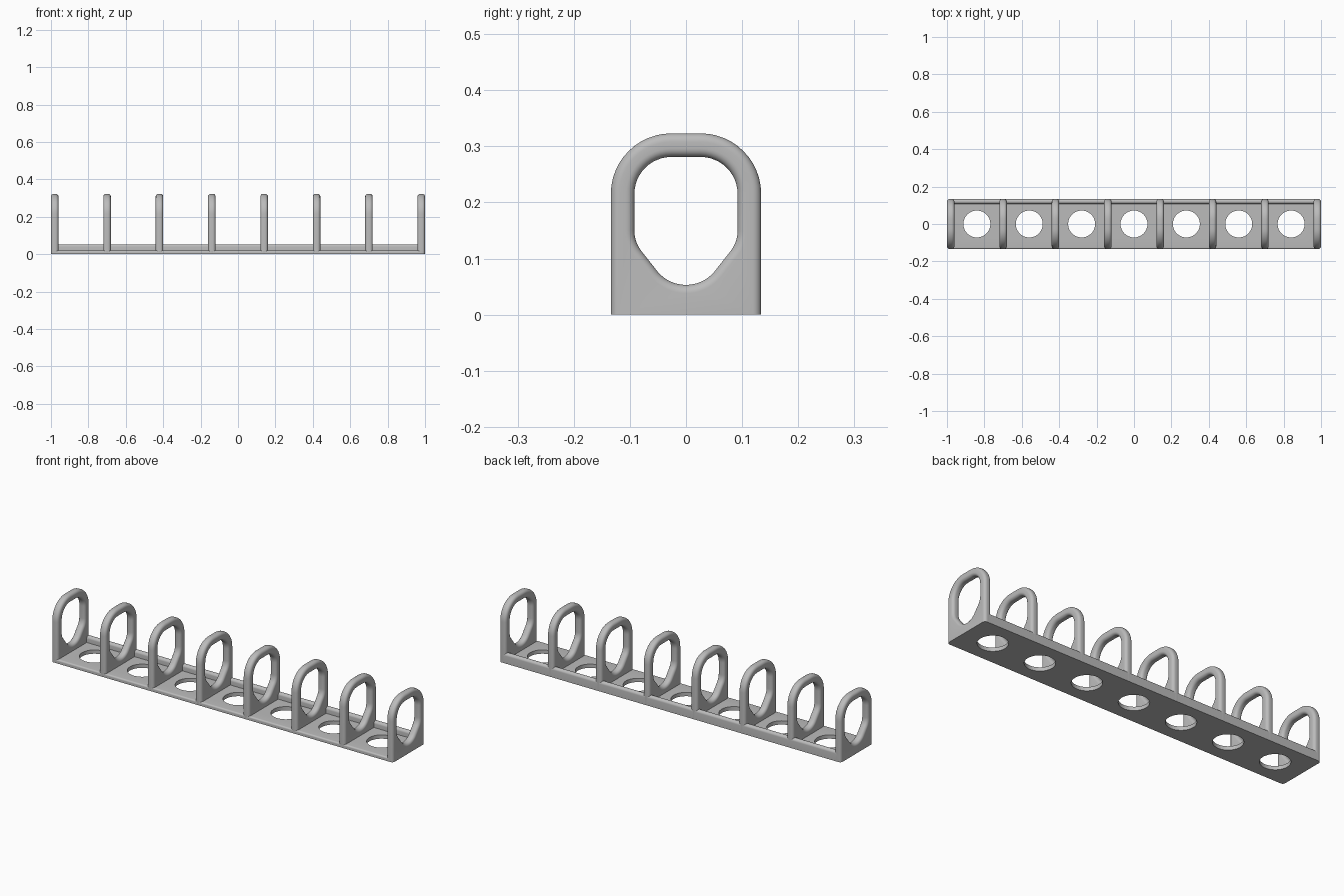
import bpy, bmesh, math
from mathutils import Vector

cube = bpy.data.objects.get("Cube")
if cube:
    bpy.data.objects.remove(cube, do_unlink=True)

HALF_Y, THICK, ROUND, PITCH = 0.134, 0.04, 0.015, 0.28

grey = bpy.data.materials.new("plain_grey")
grey.use_nodes = True
grey.diffuse_color = (0.5, 0.5, 0.5, 1)
grey.node_tree.nodes["Principled BSDF"].inputs["Base Color"].default_value = (0.5, 0.5, 0.5, 1)


def make_object(name, bm):
    bmesh.ops.recalc_face_normals(bm, faces=bm.faces)
    mesh = bpy.data.meshes.new(name)
    bm.to_mesh(mesh)
    bm.free()
    mesh.materials.append(grey)
    obj = bpy.data.objects.new(name, mesh)
    bpy.context.collection.objects.link(obj)
    return obj


def smooth(obj):
    bpy.ops.object.select_all(action="DESELECT")
    obj.select_set(True)
    bpy.context.view_layer.objects.active = obj
    bpy.ops.object.shade_smooth_by_angle(angle=math.radians(35))


def arc(cy, cz, r, start, end, steps=12):
    angles = [math.radians(start + (end - start) * i / steps) for i in range(steps + 1)]
    return [Vector((cy + r * math.cos(a), cz + r * math.sin(a))) for a in angles]


def mirrored(half):
    """Complete a half outline that runs from the bottom to the top."""
    return half + [Vector((-p.x, p.y)) for p in reversed(half)]


def offset(points, dist, closed):
    """Shift a counter-clockwise outline outwards by dist."""
    out, n = [], len(points)
    for i, p in enumerate(points):
        normals = []
        for a, b in ((i - 1, i), (i, i + 1)):
            if closed or (a >= 0 and b < n):
                d = (points[b % n] - points[a % n]).normalized()
                normals.append(Vector((d.y, -d.x)))
        m = sum(normals, Vector((0, 0))).normalized()
        out.append(p + m * dist / m.dot(normals[0]))
    return out


# Ring plate: arched outline with a pear-shaped opening and rounded rims
outer = mirrored([Vector((HALF_Y, 0))] + arc(0.026, 0.215, 0.108, 0, 90))
bottom_arc = arc(0, 0.119, 0.066, -90, -38)
half_opening = bottom_arc + arc(0.032, 0.15, 0.06, -38, 0, 8) + arc(0.026, 0.215, 0.066, 0, 90)
opening = mirrored(half_opening)[:-1]

rim = []
for i in range(7):
    a = math.pi / 2 * i / 6
    rim.append((THICK / 2 - ROUND + ROUND * math.cos(a), ROUND * (1 - math.sin(a))))
rim += [(-x, inset) for x, inset in reversed(rim)]


def ring_mesh():
    bm = bmesh.new()
    ends = ([], [])
    bottom = []
    for path, sign, closed in ((outer, -1, False), (opening, 1, True)):
        loops = []
        for x, inset in rim:
            pts = offset(path, sign * inset, closed)
            loops.append([bm.verts.new((x, p.x, p.y)) for p in pts])
        n = len(path)
        for a, b in zip(loops, loops[1:]):
            for i in range(n if closed else n - 1):
                j = (i + 1) % n
                bm.faces.new((a[i], a[j], b[j], b[i]))
        for side, loop in zip(ends, (loops[0], loops[-1])):
            for i in range(n):
                pair = (loop[i], loop[(i + 1) % n])
                side.append(bm.edges.get(pair) or bm.edges.new(pair))
        if not closed:
            bottom = [lp[0] for lp in loops] + [lp[-1] for lp in reversed(loops)]
    for side in ends:
        bmesh.ops.triangle_fill(bm, use_beauty=True, use_dissolve=False, edges=side)
    bm.faces.new(bottom)
    return bm


first = make_object("ring_1", ring_mesh())
smooth(first)
for k in range(8):
    ring = first if k == 0 else bpy.data.objects.new(f"ring_{k + 1}", first.data)
    if k:
        bpy.context.collection.objects.link(ring)
    ring.location.x = (k - 3.5) * PITCH

# Base tray with a raised, rounded back lip
lip_r = 0.0135
profile = [Vector((-HALF_Y, 0)), Vector((HALF_Y, 0))]
profile += arc(HALF_Y - lip_r, 0.053 - lip_r, lip_r, 0, 180)
profile += [Vector((HALF_Y - 2 * lip_r, 0.02))]
profile += arc(-HALF_Y + 0.008, 0.012, 0.008, 90, 180, 6)
bm = bmesh.new()
face = bm.faces.new([bm.verts.new((-3.5 * PITCH, p.x, p.y)) for p in profile])
new = bmesh.ops.extrude_face_region(bm, geom=[face])["geom"]
bmesh.ops.translate(bm, vec=(7 * PITCH, 0, 0),
                    verts=[v for v in new if isinstance(v, bmesh.types.BMVert)])
base = make_object("base_tray", bm)

# Round holes, one between each pair of rings
bm = bmesh.new()
for k in range(7):
    made = bmesh.ops.create_cone(bm, cap_ends=True, segments=48, radius1=0.072,
                                 radius2=0.072, depth=0.2)["verts"]
    bmesh.ops.translate(bm, vec=((k - 3) * PITCH, 0, 0), verts=made)
cutter = make_object("hole_cutter", bm)
cutter.hide_render = True
mod = base.modifiers.new("holes", "BOOLEAN")
mod.operation, mod.solver, mod.object = "DIFFERENCE", "EXACT", cutter
bpy.context.view_layer.objects.active = base
bpy.ops.object.modifier_apply(modifier=mod.name)
bpy.data.objects.remove(cutter, do_unlink=True)
smooth(base)
